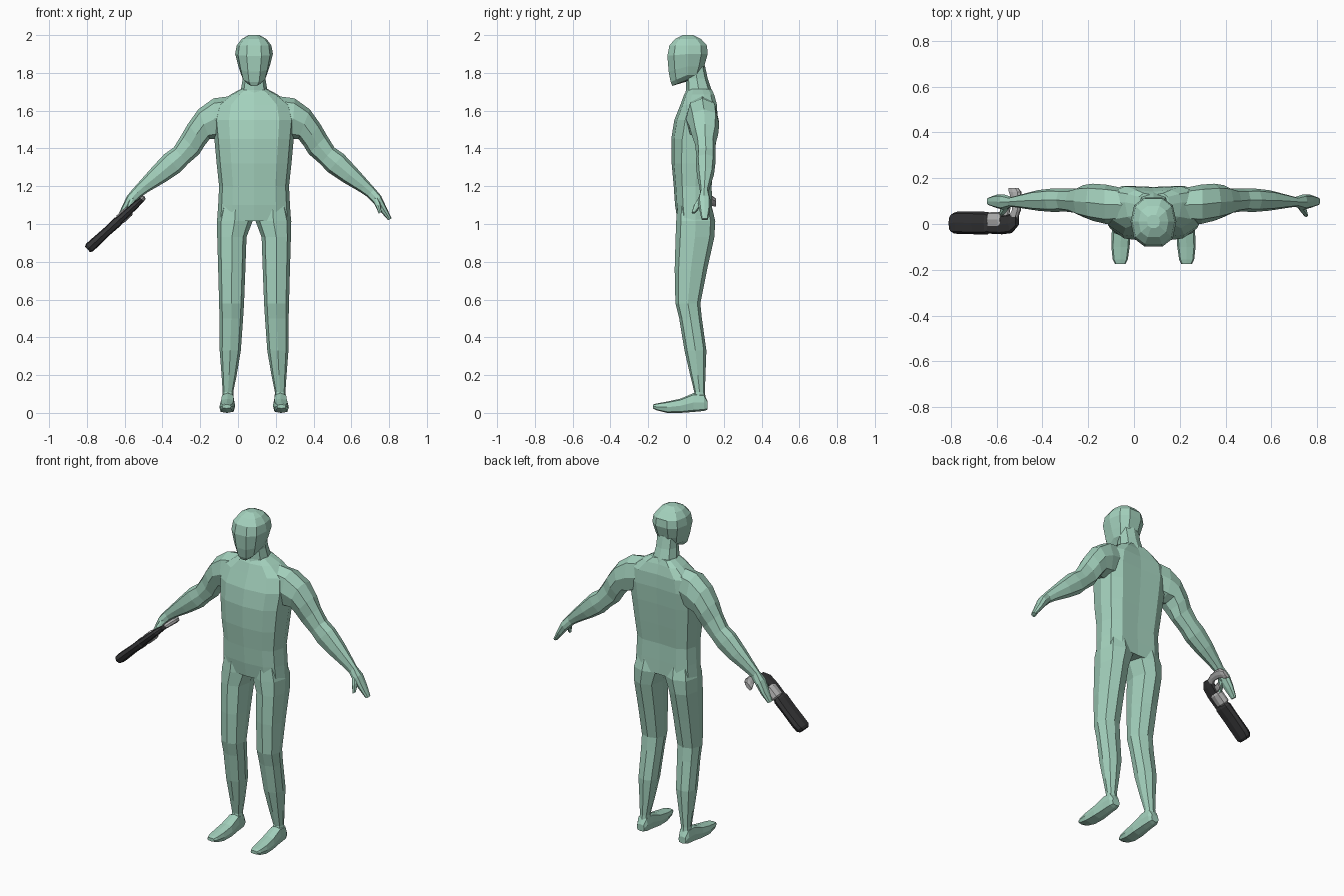
import bpy, bmesh, math
from mathutils import Vector as V

CX = 0.085  # body centre line


def material(name, rgb):
    m = bpy.data.materials.new(name)
    m.diffuse_color = (*rgb, 1)
    return m


GREEN = material("pale_green", (0.37, 0.64, 0.51))
DARK = material("charcoal", (0.035, 0.035, 0.037))
GREY = material("light_grey", (0.48, 0.48, 0.48))


def ring(c, u, f, b, n=8, k=0.8):
    """Closed section: centre, half width vector, front and back reach vectors."""
    pts = []
    for i in range(n):
        a = 2 * math.pi * i / n
        s, t = math.cos(a), math.sin(a)
        s = math.copysign(abs(s) ** k, s)
        t = math.copysign(abs(t) ** k, t) if abs(t) > 1e-6 else 0
        pts.append(V(c) + V(u) * s + (V(b) * t if t > 0 else V(f) * -t))
    return pts


def loft(name, rings, mat, x=0.0, mirror=False):
    bm = bmesh.new()
    rows = [[bm.verts.new(p) for p in r] for r in rings]
    n = len(rows[0])
    for r, q in zip(rows, rows[1:]):
        for i in range(n):
            bm.faces.new((r[i], r[(i + 1) % n], q[(i + 1) % n], q[i]))
    bm.faces.new(rows[0])
    bm.faces.new(rows[-1])
    bmesh.ops.recalc_face_normals(bm, faces=bm.faces)
    me = bpy.data.meshes.new(name)
    bm.to_mesh(me)
    bm.free()
    me.materials.append(mat)
    ob = bpy.data.objects.new(name, me)
    ob.location.x = x
    bpy.context.collection.objects.link(ob)
    if mirror:
        ob.modifiers.new("mirror", 'MIRROR')
    return ob


def level(z, x0, x1, y0, y1, ym=None, dz=0.0, n=8, k=0.8):
    """Horizontal section, with the front optionally lowered by dz."""
    ym = (y0 + y1) / 2 if ym is None else ym
    return ring(((x0 + x1) / 2, ym, z), ((x1 - x0) / 2, 0, 0),
                (0, y0 - ym, -dz), (0, y1 - ym, 0), n, k)


def limb(top, low, y0, y1):
    """Section across an arm, from its upper to its lower edge."""
    c = V(((top[0] + low[0]) / 2, (y0 + y1) / 2, (top[1] + low[1]) / 2))
    u = V((top[0] - low[0], 0, top[1] - low[1])) / 2
    d = V((0, (y1 - y0) / 2, 0))
    return ring(c, u, -d, d)


# torso: z, half width, front y, back y, y of widest point
torso = []
for z, w, y0, y1, ym in [
        (1.015, .196, -.045, .15, .05), (1.10, .19, -.058, .148, .05),
        (1.20, .185, -.065, .145, .05), (1.32, .198, -.076, .158, .055),
        (1.45, .21, -.078, .17, .07), (1.55, .22, -.062, .176, .085),
        (1.63, .20, -.03, .172, .095), (1.685, .125, -.01, .155, .095),
        (1.715, .07, .01, .14, .085)]:
    r = level(z, -w, w, y0, y1, ym, n=12, k=.72)
    r[3].y -= .014  # spine groove
    torso.append(r)
loft("torso", torso, GREEN, CX)

# neck
loft("neck", [level(z, -w, w, y0, y1) for z, w, y0, y1 in [
    (1.64, .085, -.015, .15), (1.71, .07, .0, .135),
    (1.77, .06, .0, .115), (1.84, .06, -.01, .10)]], GREEN, CX)

# head: z, half width, front y, back y, drop of the front
loft("head", [level(z, -w, w, y0, y1, .01, dz, n=10) for z, w, y0, y1, dz in [
    (1.765, .04, -.075, .04, .035), (1.79, .068, -.085, .08, .04),
    (1.835, .083, -.096, .10, .03), (1.90, .10, -.103, .119, .01),
    (1.945, .092, -.092, .115, 0), (1.98, .065, -.06, .082, 0),
    (2.0, .028, -.018, .04, 0)]], GREEN, CX)

# legs: z, inner x, outer x, front y, back y
loft("legs", [level(*s) for s in [
    (1.10, .02, .175, -.045, .135), (1.015, .008, .197, -.052, .155),
    (.93, .04, .195, -.055, .150), (.76, .046, .19, -.06, .112),
    (.58, .053, .185, -.056, .076), (.50, .058, .183, -.036, .084),
    (.33, .07, .182, -.008, .108), (.20, .092, .172, .022, .103),
    (.11, .11, .166, .044, .10), (.05, .108, .17, .03, .108)]],
     GREEN, CX, True)

# feet: y, inner x, outer x, bottom z, top z
loft("feet", [ring(((a + b) / 2, y, (z0 + z1) / 2), ((b - a) / 2, 0, 0),
                   (0, 0, (z0 - z1) / 2), (0, 0, (z1 - z0) / 2), k=.6)
              for y, a, b, z0, z1 in [
    (.115, .115, .165, .018, .06), (.095, .106, .174, .01, .10),
    (.04, .104, .176, .005, .105), (-.03, .10, .182, 0, .075),
    (-.10, .104, .184, 0, .06), (-.155, .112, .178, .014, .05),
    (-.175, .122, .168, .024, .044)]], GREEN, CX, True)

# arms and hands
loft("arms", [limb(*s) for s in [
    ((.10, 1.68), (.15, 1.47), .01, .155), ((.215, 1.665), (.20, 1.45), 0, .172),
    ((.295, 1.607), (.235, 1.45), .014, .176), ((.35, 1.53), (.262, 1.415), .03, .17),
    ((.385, 1.47), (.29, 1.37), .048, .155), ((.425, 1.405), (.35, 1.318), .055, .155),
    ((.475, 1.37), (.39, 1.275), .052, .156), ((.54, 1.30), (.47, 1.222), .058, .148),
    ((.605, 1.227), (.56, 1.17), .07, .128), ((.638, 1.19), (.60, 1.143), .075, .118),
    ((.672, 1.15), (.638, 1.105), .062, .13), ((.70, 1.09), (.67, 1.065), .07, .128),
    ((.728, 1.03), (.71, 1.02), .082, .116)]], GREEN, CX, True)

# thumbs
loft("thumbs", [limb(*s) for s in [
    ((.648, 1.155), (.625, 1.125), .07, .10), ((.668, 1.11), (.645, 1.09), .042, .085),
    ((.675, 1.065), (.66, 1.055), .03, .05)]], GREEN, CX, True)

# revolver lying on its side: t runs along the barrel, s across its thickness
O, D, N = V((-.51, 0, 1.13)), V((-.735, 0, -.678)), V((-.678, 0, .735))


def along(t, y0, y1, h):
    d = V((0, (y1 - y0) / 2, 0))
    return ring(O + D * t + V((0, (y0 + y1) / 2, 0)), N * h, -d, d, k=.65)


def across(y, t0, t1, h):
    d = D * ((t1 - t0) / 2)
    return ring(O + D * ((t0 + t1) / 2) + V((0, y, 0)), N * h, -d, d, k=.65)


loft("revolver_frame", [along(*s) for s in [
    (.0, -.01, .045, .012), (.035, -.04, .045, .018),
    (.09, -.045, .04, .02), (.17, -.042, .045, .022)]], DARK)
loft("revolver_barrel", [along(*s) for s in [
    (.155, -.035, .04, .02), (.175, -.045, .053, .027), (.25, -.045, .055, .024),
    (.35, -.043, .055, .027), (.375, -.042, .05, .027), (.39, -.03, .035, .02)]], DARK)
loft("revolver_cylinder", [along(*s) for s in [
    (.085, -.008, .045, .022), (.095, -.015, .053, .028),
    (.155, -.015, .053, .028), (.163, -.008, .045, .022)]], GREY)
loft("revolver_grip", [across(*s) for s in [
    (.025, .0, .05, .013), (.06, -.015, .025, .015), (.105, -.022, .025, .016),
    (.14, -.02, .045, .016), (.158, -.002, .05, .012)]], GREY)
loft("trigger_guard", [across(*s) for s in [
    (.035, .05, .085, .008), (.06, .045, .08, .008), (.072, .04, .07, .006)]], GREY)
